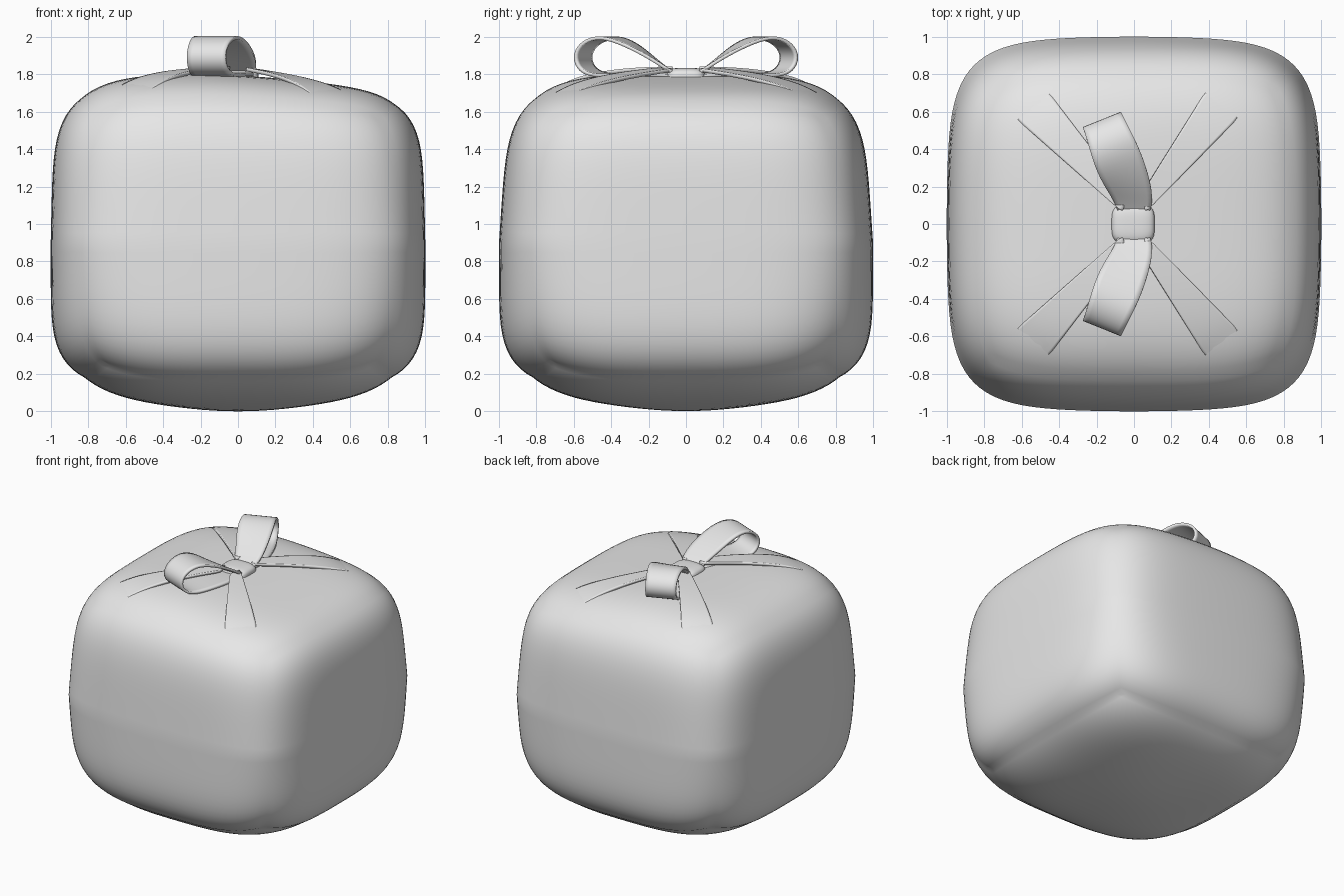
import bpy, bmesh, math
from mathutils import Vector
from mathutils.bvhtree import BVHTree

cube = bpy.data.objects.get("Cube")
if cube:
    bpy.data.objects.remove(cube, do_unlink=True)

GREY = (0.8, 0.8, 0.8, 1.0)
mat = bpy.data.materials.new("plain_grey")
mat.use_nodes = True
mat.diffuse_color = GREY
mat.node_tree.nodes["Principled BSDF"].inputs["Base Color"].default_value = GREY


def add_object(name, bm):
    mesh = bpy.data.meshes.new(name)
    bm.to_mesh(mesh)
    bm.free()
    mesh.materials.append(mat)
    ob = bpy.data.objects.new(name, mesh)
    bpy.context.collection.objects.link(ob)
    for poly in mesh.polygons:
        poly.use_smooth = True
    return ob


def soft_cube(cuts, top, bottom, side):
    """Unit cube rounded into a superellipsoid, with its own roundness per end."""
    bm = bmesh.new()
    bmesh.ops.create_cube(bm, size=2)
    bmesh.ops.subdivide_edges(bm, edges=bm.edges[:], cuts=cuts, use_grid_fill=True)
    for v in bm.verts:
        z = v.co.z
        p = side + (top - side) * max(0, z) + (bottom - side) * max(0, -z)
        v.co /= sum(abs(c) ** p for c in v.co) ** (1 / p)
    return bm


def smoothstep(a, b, x):
    t = min(1, max(0, (x - a) / (b - a)))
    return t * t * (3 - 2 * t)


# Soft box body: bulging sides, slightly pointed base, top sagging to its left
bm = soft_cube(31, 4.4, 3.5, 5.5)
for v in bm.verts:
    x, y, z = v.co
    up, down = max(0, z), max(0, -z)
    height = 0.9 + 0.9 * z
    height -= 0.05 * smoothstep(-0.2, 0.7, x) * up ** 3
    height += 0.035 * (1 - math.exp(-(x * x + y * y) / 0.15)) * down ** 3
    v.co = (x * (1 - 0.04 * y * y) * (1 - 0.02 * up),
            y * (1 - 0.05 * x * x) * (1 - 0.06 * up),
            height)
surface = BVHTree.FromBMesh(bm)
add_object("soft_box_body", bm)


def top_height(x, y):
    return surface.ray_cast(Vector((x, y, 3)), Vector((0, 0, -1)))[0].z


def ribbon(name, rows, thickness):
    """Smooth band through rows of points."""
    bm = bmesh.new()
    grid = [[bm.verts.new(p) for p in row] for row in rows]
    for r0, r1 in zip(grid, grid[1:]):
        for i in range(len(r0) - 1):
            bm.faces.new((r0[i], r0[i + 1], r1[i + 1], r1[i]))
    ob = add_object(name, bm)
    sub = ob.modifiers.new("smooth", 'SUBSURF')
    sub.levels = sub.render_levels = 2
    solid = ob.modifiers.new("thickness", 'SOLIDIFY')
    solid.thickness, solid.offset = thickness, 0
    return ob


# Bow loops: teardrop bands leaning to the right; (distance, height, half width)
LOOP = [(0.05, 1.79, 0.08), (0.18, 1.80, 0.11), (0.32, 1.80, 0.13), (0.45, 1.79, 0.12),
        (0.53, 1.82, 0.11), (0.56, 1.89, 0.11), (0.53, 1.96, 0.11), (0.44, 2.005, 0.12),
        (0.33, 1.98, 0.13), (0.2, 1.90, 0.12), (0.12, 1.84, 0.1), (0.04, 1.79, 0.08)]
LEAN = math.radians(22)
for side, sign in (("back", 1), ("front", -1)):
    rows = []
    for d, z, half in LOOP:
        cx = -0.4 * max(0, d - 0.13)
        turn = LEAN * smoothstep(0.1, 0.4, d)
        rows.append([(cx + k * half * math.cos(turn),
                      sign * (d + k * half * math.sin(turn)), z) for k in (-1, 0, 1)])
    ribbon(side + "_bow_loop", rows, 0.018)

# Four ribbon tails draped over the top, sinking into it at their ends
STEPS = 8
for side, sy in (("back", 1), ("front", -1)):
    for hand, sx in (("left", 1), ("right", -1)):
        spread = 0.08 if sx < 0 else 0
        inner = Vector((0.04, 0.16)), Vector((0.39 + spread, 0.72))
        outer = Vector((0.06, 0.06)), Vector((0.57 + spread, 0.58))
        rows = []
        for i in range(STEPS + 1):
            t = i / STEPS
            a, b = inner[0].lerp(inner[1], t), outer[0].lerp(outer[1], t)
            row = []
            for k in range(5):
                p = a.lerp(b, k / 4)
                x, y = p.x * sx, p.y * sy
                lift = 0.035 * (1 - t) ** 0.7 - 0.012 * t
                row.append((x, y, top_height(x, y) + lift))
            rows.append(row)
        ribbon(f"{side}_{hand}_ribbon_tail", rows, 0.02)

# Knot in the middle of the bow
bm = soft_cube(9, 3.5, 3.5, 4)
for v in bm.verts:
    v.co = (v.co.x * 0.115 - 0.005, v.co.y * 0.105, 1.78 + v.co.z * 0.055)
add_object("bow_knot", bm)
